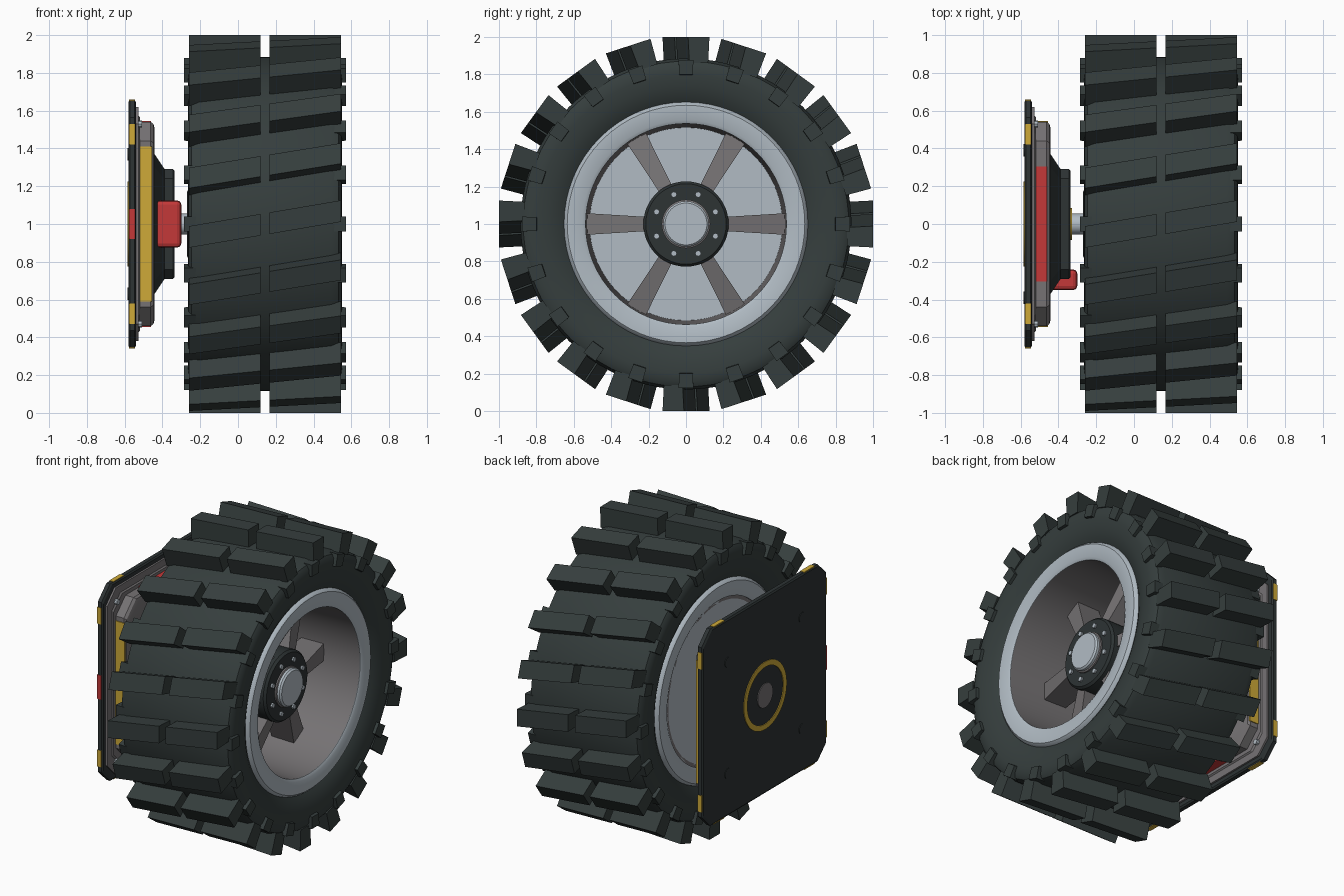
import bpy, bmesh, math
from math import sin, cos, pi, radians

if "Cube" in bpy.data.objects:
    bpy.data.objects.remove(bpy.data.objects["Cube"])

def mat(name, r, g, b):
    m = bpy.data.materials.new(name)
    m.diffuse_color = (r, g, b, 1)
    m.use_nodes = True
    m.node_tree.nodes["Principled BSDF"].inputs["Base Color"].default_value = m.diffuse_color
    return m

RUBBER = mat("dark_rubber", .036, .048, .047)
DARK = mat("dark_metal", .026, .033, .034)
LIGHT = mat("light_metal", .44, .50, .55)
GREY = mat("grey_metal", .18, .17, .175)
YELLOW = mat("yellow_paint", .62, .40, .04)
RED = mat("red_paint", .55, .04, .04)

CZ = 1.0      # axle height
MID = .143    # middle of the tyre in x

def finish(name, bm, material, smooth=None):
    bmesh.ops.recalc_face_normals(bm, faces=bm.faces)
    me = bpy.data.meshes.new(name)
    bm.to_mesh(me)
    bm.free()
    me.materials.append(material)
    ob = bpy.data.objects.new(name, me)
    bpy.context.collection.objects.link(ob)
    if smooth:
        bpy.ops.object.select_all(action='DESELECT')
        ob.select_set(True)
        bpy.context.view_layer.objects.active = ob
        bpy.ops.object.shade_smooth_by_angle(angle=radians(smooth))
    return ob

def add_rings(bm, rings, closed=False):
    """Skin equal-sized rings of points; cap the ends unless closed."""
    vs = [[bm.verts.new(p) for p in ring] for ring in rings]
    n = len(vs[0])
    for i in range(len(vs) if closed else len(vs) - 1):
        a, b = vs[i], vs[(i + 1) % len(vs)]
        for j in range(n):
            k = (j + 1) % n
            bm.faces.new((a[j], a[k], b[k], b[j]))
    if not closed:
        bm.faces.new(vs[0])
        bm.faces.new(vs[-1])

def circle(x, r, seg, y=0, z=CZ):
    return [(x, y + r * sin(2 * pi * j / seg), z + r * cos(2 * pi * j / seg)) for j in range(seg)]

def lathe(name, profile, material, seg=64, closed=True):
    """Revolve (x, radius) points around the axle."""
    bm = bmesh.new()
    add_rings(bm, [circle(x, r, seg) for x, r in profile], closed)
    return finish(name, bm, material, 30)

def studs(name, spots, x0, x1, r, material, seg=8):
    bm = bmesh.new()
    for y, z in spots:
        add_rings(bm, [circle(x0, r, seg, y, z), circle(x1, r, seg, y, z)])
    return finish(name, bm, material)

def square_prism(name, sections, material, smooth=None):
    """Stack chamfered squares (x, half_size, chamfer) along x."""
    def octagon(x, h, c):
        k = h - c
        pts = [(-k, h), (k, h), (h, k), (h, -k), (k, -h), (-k, -h), (-h, -k), (-h, k)]
        return [(x, y, CZ + z) for y, z in pts]
    bm = bmesh.new()
    add_rings(bm, [octagon(*s) for s in sections])
    return finish(name, bm, material, smooth)

def boxes(name, specs, material, bevel=0):
    """Boxes given as x0, x1, y0, y1, z0, z1 with z measured from the axle."""
    bm = bmesh.new()
    for x0, x1, y0, y1, z0, z1 in specs:
        add_rings(bm, [[(x, y0, CZ + z0), (x, y1, CZ + z0), (x, y1, CZ + z1), (x, y0, CZ + z1)]
                       for x in (x0, x1)])
    if bevel:
        bmesh.ops.bevel(bm, geom=bm.edges[:], offset=bevel, segments=2, affect='EDGES', profile=.5)
    return finish(name, bm, material)

def polar_point(x, r, side, a):
    """Point at radius r along angle a, shifted sideways by side."""
    return (x, r * sin(a) + side * cos(a), CZ + r * cos(a) - side * sin(a))

# tyre carcass
half = [(.36, .64), (.385, .68), (.402, .74), (.408, .80), (.405, .845), (.39, .87), (.35, .885)]
lathe("tyre", [(MID + x, r) for x, r in half] + [(MID - x, r) for x, r in reversed(half)], RUBBER, 80)

# skewed tread lugs in two rows, and shoulder blocks on both sidewalls
LUGS = 20
SKEW = .17
for row, (x0, x1) in (("inner", (-.26, .118)), ("outer", (.168, .545))):
    bm = bmesh.new()
    for i in range(LUGS):
        a = 2 * pi * i / LUGS
        add_rings(bm, [[polar_point(x, r, s + SKEW * (x - MID), a)
                        for r, s in ((.86, -.05), (1.0, -.057), (1.0, .057), (.86, .05))]
                       for x in (x0, x1)])
    finish(row + "_tread_lugs", bm, RUBBER)
bm = bmesh.new()
for i in range(LUGS):
    a = 2 * pi * i / LUGS
    for s in (-1, 1):
        add_rings(bm, [[polar_point(MID + s * x, r, w, a)
                        for r, w in ((r0, -.036), (.878, -.04), (.878, .04), (r0, .036))]
                       for x, r0 in ((.33, .79), (.428, .80))])
finish("shoulder_blocks", bm, RUBBER)

# rim: two bright lips, tapered barrel and back disc
for name, s in (("outer_rim_lip", 1), ("inner_rim_lip", -1)):
    lathe(name, [(MID + s * x, r) for x, r in
                 ((.34, .66), (.375, .65), (.39, .635), (.39, .555), (.38, .537), (.34, .537))], LIGHT)
lathe("rim_barrel", [(.52, .60), (.52, .537), (-.23, .515), (-.23, .60)], GREY)
lathe("rim_back_disc", [(-.20, .53), (-.23, .53)], LIGHT, closed=False)

# six tapered spokes
bm = bmesh.new()
for i in range(6):
    a = pi / 2 + i * pi / 3
    add_rings(bm, [[polar_point(x, r, w, a) for x, w in ((x0, -h), (x1, -h), (x1, h), (x0, h))]
                   for r, h, x0, x1 in ((.18, .036, .12, .33), (.535, .058, .10, .26))])
finish("spokes", bm, GREY)

# hub, cap, bolts and axle
lathe("hub", [(-.27, .17), (-.26, .19), (.06, .19), (.12, .228), (.345, .228), (.36, .215)],
      DARK, 48, False)
lathe("hub_cap_ring", [(.35, .13), (.37, .13), (.375, .12), (.35, .11)], GREY, 40)
lathe("hub_cap", [(.35, .122), (.39, .122), (.40, .112)], LIGHT, 40, False)
studs("hub_bolts", [(.17 * sin(radians(22.5 + 45 * i)), CZ + .17 * cos(radians(22.5 + 45 * i)))
                    for i in range(8)], .355, .372, .016, LIGHT)
lathe("axle", [(-.36, .055), (-.2, .055)], LIGHT, 32, False)
lathe("axle_seal", [(-.345, .085), (-.328, .085)], YELLOW, 32, False)

# mounting plate with chamfered corners, and its stepped trim
square_prism("mounting_plate", [(-.58, .645, .09), (-.573, .655, .09), (-.547, .655, .09),
                                (-.54, .645, .09)], DARK)
square_prism("plate_trim", [(-.545, .62, .09), (-.528, .62, .09)], GREY)
square_prism("plate_step", [(-.53, .575, .09), (-.52, .565, .09)], GREY)
studs("plate_corner_bolts", [(a, CZ + b) for a in (-.53, .53) for b in (-.53, .53)],
      -.53, -.508, .018, LIGHT)
studs("plate_back_bolts", [(a, CZ + b) for a in (-.39, .39) for b in (-.37, .37)],
      -.584, -.57, .033, DARK, 16)
lathe("plate_yellow_ring", [(-.585, .225), (-.585, .19), (-.57, .19), (-.57, .225)], YELLOW, 48)
lathe("plate_center", [(-.585, .08), (-.57, .08)], GREY, 32, False)

# painted marks on the plate edges
E = .658
marks = []
for s in (-1, 1):
    for c in (-.475, .475):
        lo, hi = sorted((s * .64, s * E))
        marks.append((-.576, -.546, lo, hi, c - .055, c + .055))
        marks.append((-.576, -.546, c - .055, c + .055, lo, hi))
boxes("plate_edge_marks", marks, YELLOW)
boxes("plate_front_mark", [(-.576, -.546, -E, -.64, -.08, .08)], RED)

# motor housing: rounded square body, sloped shoulder and end box
square_prism("motor_housing", [(-.53, .54, .10), (-.462, .54, .10), (-.448, .53, .10),
                               (-.442, .51, .10)], GREY, 25)
square_prism("housing_shoulder", [(-.445, .375, .07), (-.375, .27, .05)], DARK)
square_prism("gearbox", [(-.40, .29, .05), (-.345, .29, .05), (-.335, .28, .05)], DARK)

# coloured panels on the housing sides
P = .546
boxes("side_panels", [(-.525, -.455, -P, -.53, -.41, .41), (-.525, -.455, .53, P, -.41, .41)], YELLOW)
boxes("top_bottom_panels", [(-.525, -.46, -.305, .305, .53, P), (-.525, -.46, -.305, .305, -P, -.53)], RED)

# red connector block on the front of the housing
boxes("connector_block", [(-.445, -.30, -.35, -.24, -.125, .125)], RED, .022)
